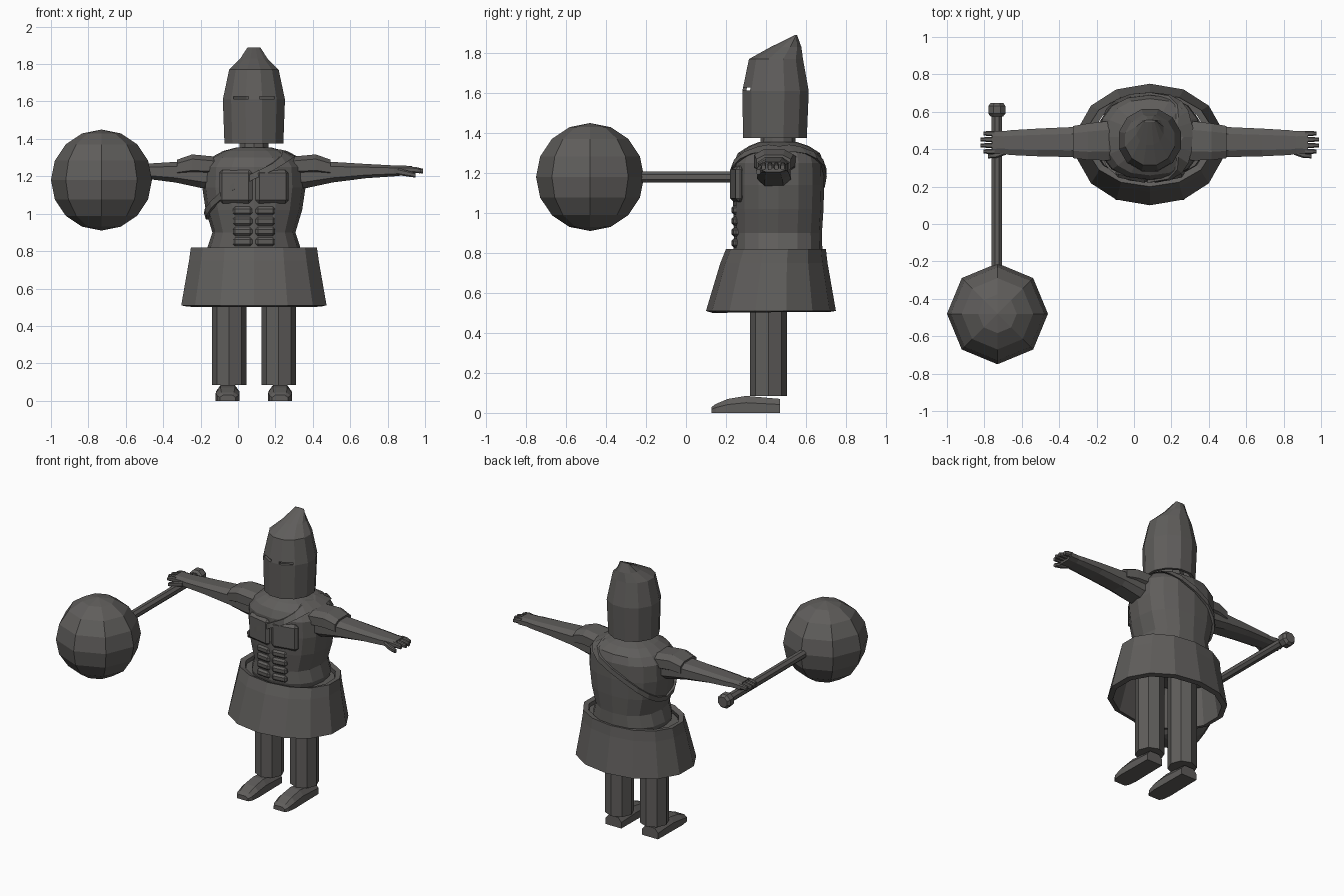
import bpy, bmesh, math
from mathutils import Vector, Matrix

if "Cube" in bpy.data.objects:
    bpy.data.objects.remove(bpy.data.objects["Cube"])

CX = 0.085  # body centre line

iron = bpy.data.materials.new("dark_grey_iron")
iron.diffuse_color = (0.115, 0.11, 0.105, 1)
iron.use_nodes = True
iron.node_tree.nodes["Principled BSDF"].inputs["Base Color"].default_value = iron.diffuse_color


def finish(name, bm):
    bmesh.ops.recalc_face_normals(bm, faces=bm.faces)
    me = bpy.data.meshes.new(name)
    bm.to_mesh(me)
    bm.free()
    me.materials.append(iron)
    ob = bpy.data.objects.new(name, me)
    bpy.context.collection.objects.link(ob)
    return ob


def loft(name, rings, cap_start=True, cap_end=True):
    """Skin a list of point rings."""
    bm = bmesh.new()
    vs = [[bm.verts.new(p) for p in r] for r in rings]
    n = len(vs[0])
    for a, b in zip(vs, vs[1:]):
        for i in range(n):
            j = (i + 1) % n
            bm.faces.new((a[i], a[j], b[j], b[i]))
    if cap_start:
        bm.faces.new(vs[0])
    if cap_end:
        bm.faces.new(vs[-1])
    return finish(name, bm)


def sq(v, p):
    return math.copysign(abs(v) ** p, v)


def oval(n, z, cy, rx, ry, p=1.0, off=0.0, cx=CX):
    """Horizontal ring; p below 1 makes it boxier."""
    out = []
    for i in range(n):
        a = 2 * math.pi * (i + off) / n
        out.append((cx + rx * sq(math.sin(a), p), cy - ry * sq(math.cos(a), p), z))
    return out


def limb_ring(s, dx, cy, z, hy, hz, c=0.45):
    """Chamfered box section across an arm, on side s."""
    k = 1 - c
    pts = [(k, 1), (1, k), (1, -k), (k, -1), (-k, -1), (-1, -k), (-1, k), (-k, 1)]
    return [(CX + s * dx, cy + hy * u, z + hz * v) for u, v in pts]


def box(name, loc, size, bevel=0.0, yaw=0.0):
    bm = bmesh.new()
    m = Matrix.Translation(loc) @ Matrix.Rotation(yaw, 4, 'Z') @ Matrix.Diagonal((*size, 1))
    bmesh.ops.create_cube(bm, size=1, matrix=m)
    if bevel:
        bmesh.ops.bevel(bm, geom=bm.edges[:], offset=bevel, segments=1, affect='EDGES')
    return finish(name, bm)


def apply_mods(ob):
    bpy.context.view_layer.objects.active = ob
    for m in list(ob.modifiers):
        bpy.ops.object.modifier_apply(modifier=m.name)


def thicken(ob, t):
    m = ob.modifiers.new("thickness", 'SOLIDIFY')
    m.thickness = t
    m.offset = -1


# Helmet: hollow shell with swept-back point and two eye slits
HELM = [(1.375, .445, .163, .165), (1.61, .448, .172, .172), (1.77, .45, .137, .14),
        (1.83, .50, .075, .08), (1.89, .55, .035, .006)]
helmet = loft("helmet", [oval(12, z, cy, rx, ry, 1, .5) for z, cy, rx, ry in HELM], cap_start=False)
thicken(helmet, 0.02)
cutters = []
for s in (-1, 1):
    c = box("slit_cutter", (CX + s * .07, .30, 1.62), (.08, .12, .016))
    c.hide_render = True
    cutters.append(c)
    m = helmet.modifiers.new("slit", 'BOOLEAN')
    m.object = c
    m.operation = 'DIFFERENCE'
    m.solver = 'EXACT'
bpy.context.view_layer.update()
apply_mods(helmet)
for c in cutters:
    bpy.data.objects.remove(c)

# Neck
loft("neck", [oval(10, 1.30, .46, .085, .09), oval(10, 1.44, .46, .078, .085)])

# Torso
TORSO = [(.76, .46, .235, .205), (.82, .46, .248, .222), (.90, .46, .222, .22),
         (1.02, .462, .258, .226), (1.14, .463, .276, .228), (1.25, .463, .27, .226),
         (1.30, .465, .23, .205), (1.335, .465, .165, .15), (1.355, .46, .09, .095)]
loft("torso", [oval(16, *t, .85) for t in TORSO])


def torso_point(a, z, out):
    """Point on the torso surface at angle a and height z, pushed outward."""
    for t, u in zip(TORSO, TORSO[1:]):
        if t[0] <= z <= u[0]:
            f = (z - t[0]) / (u[0] - t[0])
            cy, rx, ry = [t[i] + f * (u[i] - t[i]) for i in (1, 2, 3)]
    return (CX + (rx + out) * sq(math.sin(a), .85), cy - (ry + out) * sq(math.cos(a), .85), z)


# Sash: closed band from one shoulder to the opposite hip
bands = []
for i in range(20):
    a = 2 * math.pi * i / 20
    z = 1.155 + .165 * math.sin(a) + .05 * abs(math.cos(a))
    h = .021
    bands.append([torso_point(a, z - h, -.012), torso_point(a, z + h * .7, -.012),
                  torso_point(a, z + h * .7, .014), torso_point(a, z - h, .014)])
loft("sash", bands + bands[:1], False, False)

# Stomach and chest muscle plates
for s in (-1, 1):
    for k, z in enumerate((.85, .905, .96, 1.015)):
        box("stomach_muscle", (CX + s * .06, .25, z), (.105, .036, .046), .012, s * .12)
    box("chest_muscle", (CX + s * .096, .256, 1.145), (.18, .044, .18), .018, s * .2)

# Skirt: flared open tube
SKIRT = [(.51, .425, .398, .325), (.75, .44, .355, .268), (.82, .45, .345, .25)]
skirt = loft("skirt", [oval(14, *t, .95) for t in SKIRT], False, False)
thicken(skirt, 0.035)
apply_mods(skirt)
# Waist floor closing the hollow above the legs
loft("hips", [oval(14, .74, .44, .31, .22), oval(14, .79, .45, .31, .22)])

FOOT = [(.47, .06, .07), (.30, .062, .085), (.21, .064, .07), (.15, .056, .045), (.128, .042, .03)]
ARM = [(.17, .445, 1.215, .088, .085), (.28, .44, 1.212, .085, .075), (.42, .438, 1.222, .08, .055),
       (.60, .436, 1.228, .074, .038), (.75, .435, 1.229, .066, .029), (.78, .436, 1.23, .06, .027),
       (.845, .436, 1.23, .062, .026)]
PAD = [(.18, .445, 1.25, .095, .045), (.225, .445, 1.255, .105, .052), (.33, .44, 1.262, .098, .055),
       (.41, .438, 1.245, .086, .044)]
for s, side in ((-1, "right"), (1, "left")):
    # Leg and boot
    lx = CX + s * .1325
    loft(side + "_leg", [oval(8, z, .413, .092, .092, 1, 0, lx) for z in (.085, .78)])
    fx = CX + s * .14
    loft(side + "_foot", [[(fx - w, y, 0), (fx + w, y, 0), (fx + w, y, h * .6), (fx + w * .6, y, h),
                           (fx - w * .6, y, h), (fx - w, y, h * .6)] for y, w, h in FOOT])
    # Arm, shoulder pad, fingers and thumb
    loft(side + "_arm", [limb_ring(s, *r) for r in ARM])
    loft(side + "_shoulder_pad", [limb_ring(s, *r) for r in PAD])
    for k in range(4):
        y = .388 + k * .032
        tip = .905 if k in (1, 2) else .89
        loft(side + "_finger", [limb_ring(s, .83, y, 1.235, .013, .018),
                                limb_ring(s, .87, y, 1.233, .013, .016),
                                limb_ring(s, tip, y, 1.228, .010, .012)])
    loft(side + "_thumb", [limb_ring(s, .77, .39, 1.225, .02, .018),
                           limb_ring(s, .82, .368, 1.215, .015, .016),
                           limb_ring(s, .865, .362, 1.205, .011, .012)])

# Mace: handle along y, end knob and heavy ball
HX, HZ = -.733, 1.18


def rod(name, prof, n=8):
    loft(name, [[(HX + r * math.cos(2 * math.pi * (i + .5) / n), y,
                  HZ + r * math.sin(2 * math.pi * (i + .5) / n)) for i in range(n)] for y, r in prof])


rod("mace_handle", [(-.30, .03), (.61, .03)])
rod("mace_knob", [(.575, .036), (.59, .05), (.63, .05), (.648, .036)])
bm = bmesh.new()
bmesh.ops.create_uvsphere(bm, u_segments=8, v_segments=8, radius=.27,
                          matrix=Matrix.Translation((-.73, -.48, HZ)))
finish("mace_ball", bm)
